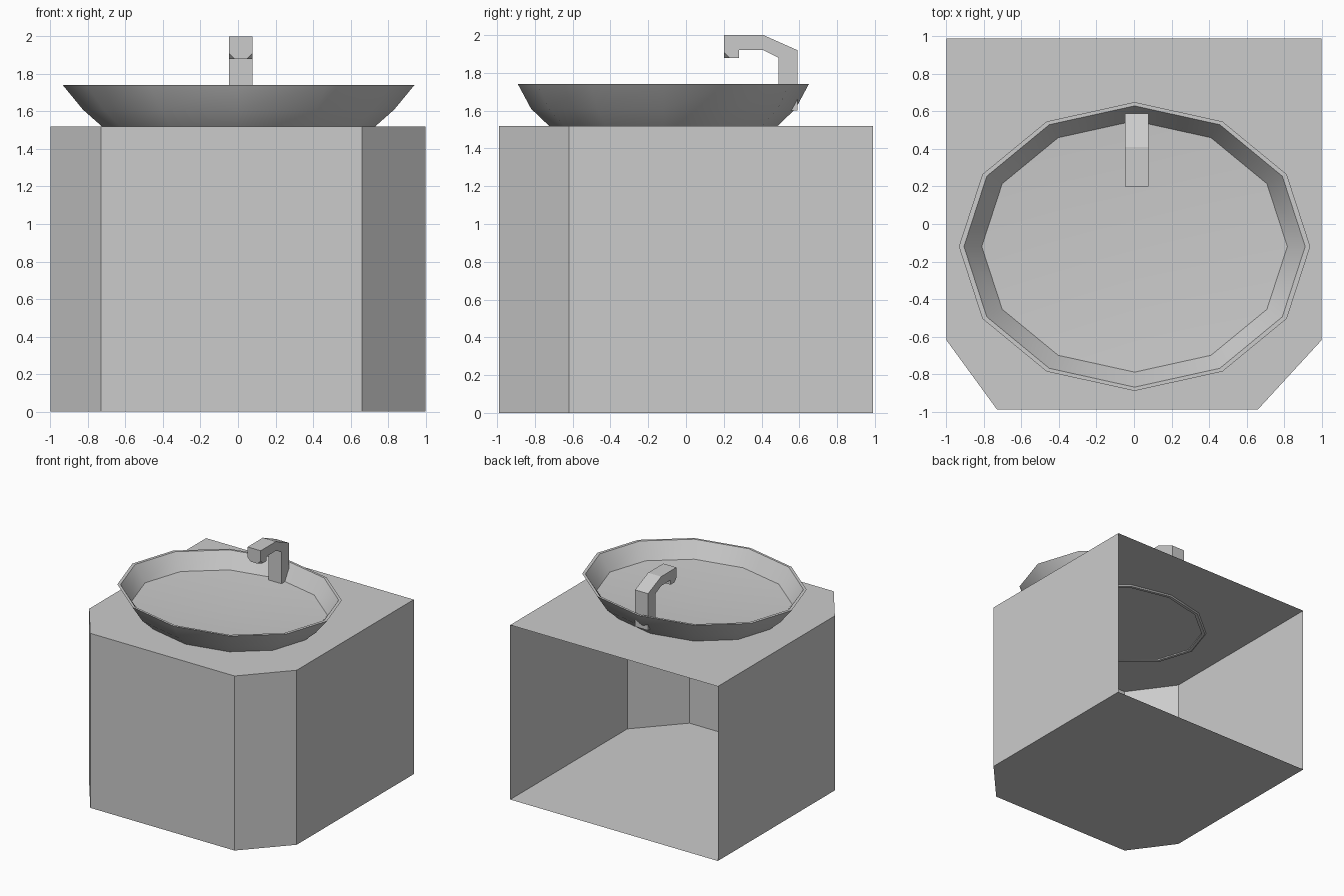
import bpy, bmesh
from math import sin, cos, tau, radians

cube = bpy.data.objects.get("Cube")
if cube:
    bpy.data.objects.remove(cube, do_unlink=True)

# One plain grey for every part
grey = bpy.data.materials.new("plain_grey")
grey.use_nodes = True
GREY = (0.6, 0.6, 0.6, 1)
grey.diffuse_color = GREY
grey.node_tree.nodes["Principled BSDF"].inputs["Base Color"].default_value = GREY


def finish(bm, name):
    bmesh.ops.recalc_face_normals(bm, faces=bm.faces)
    mesh = bpy.data.meshes.new(name)
    bm.to_mesh(mesh)
    bm.free()
    obj = bpy.data.objects.new(name, mesh)
    mesh.materials.append(grey)
    bpy.context.collection.objects.link(obj)
    return obj


def extrude_outline(points, offset):
    """Solid made by sweeping a closed outline along an offset."""
    bm = bmesh.new()
    base = bm.faces.new([bm.verts.new(p) for p in points])
    top = bmesh.ops.extrude_face_region(bm, geom=[base], use_keep_orig=True)
    verts = [v for v in top["geom"] if isinstance(v, bmesh.types.BMVert)]
    bmesh.ops.translate(bm, verts=verts, vec=offset)
    bmesh.ops.recalc_face_normals(bm, faces=bm.faces)
    return bm


# Cabinet: thin shell with cut front corners and an open back
TOP, BACK = 1.52, 0.99
outline = [(-1, BACK), (-1, -0.62), (-0.73, -BACK),
           (0.66, -BACK), (1, -0.62), (1, BACK)]
bm = extrude_outline([(x, y, 0) for x, y in outline], (0, 0, TOP))
back = [f for f in bm.faces if all(v.co.y > BACK - 0.01 for v in f.verts)]
bmesh.ops.delete(bm, geom=back, context='FACES_ONLY')
finish(bm, "cabinet")

# Basin: twelve-sided oval rings, from the foot over the rim to the inner floor
SIDES, CX, CY = 12, 0.003, -0.12
rings = [(0.69, 0.57, 1.53), (0.69, 0.57, 1.51), (0.717, 0.595, 1.51),
         (0.83, 0.70, 1.61), (0.937, 0.77, 1.74), (0.91, 0.75, 1.74),
         (0.815, 0.67, 1.605)]
bm = bmesh.new()
loops = []
for rx, ry, z in rings:
    angles = [tau * i / SIDES for i in range(SIDES)]
    loops.append([bm.verts.new((CX + rx * cos(a), CY + ry * sin(a), z)) for a in angles])
for low, high in zip(loops, loops[1:]):
    for i in range(SIDES):
        j = (i + 1) % SIDES
        bm.faces.new((low[i], low[j], high[j], high[i]))
bm.faces.new(loops[0])
drain = bm.verts.new((CX, CY, 1.56))
for i in range(SIDES):
    bm.faces.new((loops[-1][i], loops[-1][(i + 1) % SIDES], drain))
basin = finish(bm, "basin")
bpy.ops.object.select_all(action='DESELECT')
basin.select_set(True)
bpy.context.view_layer.objects.active = basin
bpy.ops.object.shade_smooth_by_angle(angle=radians(40))

# Faucet: side profile swept across its width, lower spout corners cut off
profile = [(0.59, 1.60), (0.59, 1.92), (0.41, 2.0), (0.20, 2.0), (0.20, 1.88),
           (0.28, 1.88), (0.28, 1.92), (0.41, 1.92), (0.49, 1.88), (0.49, 1.60)]
bm = extrude_outline([(-0.048, y, z) for y, z in profile], (0.126, 0, 0))
tips = [v for v in bm.verts if v.co.y < 0.21 and v.co.z < 1.9]
bmesh.ops.bevel(bm, geom=tips, offset=0.03, segments=1, affect='VERTICES')
finish(bm, "faucet")
